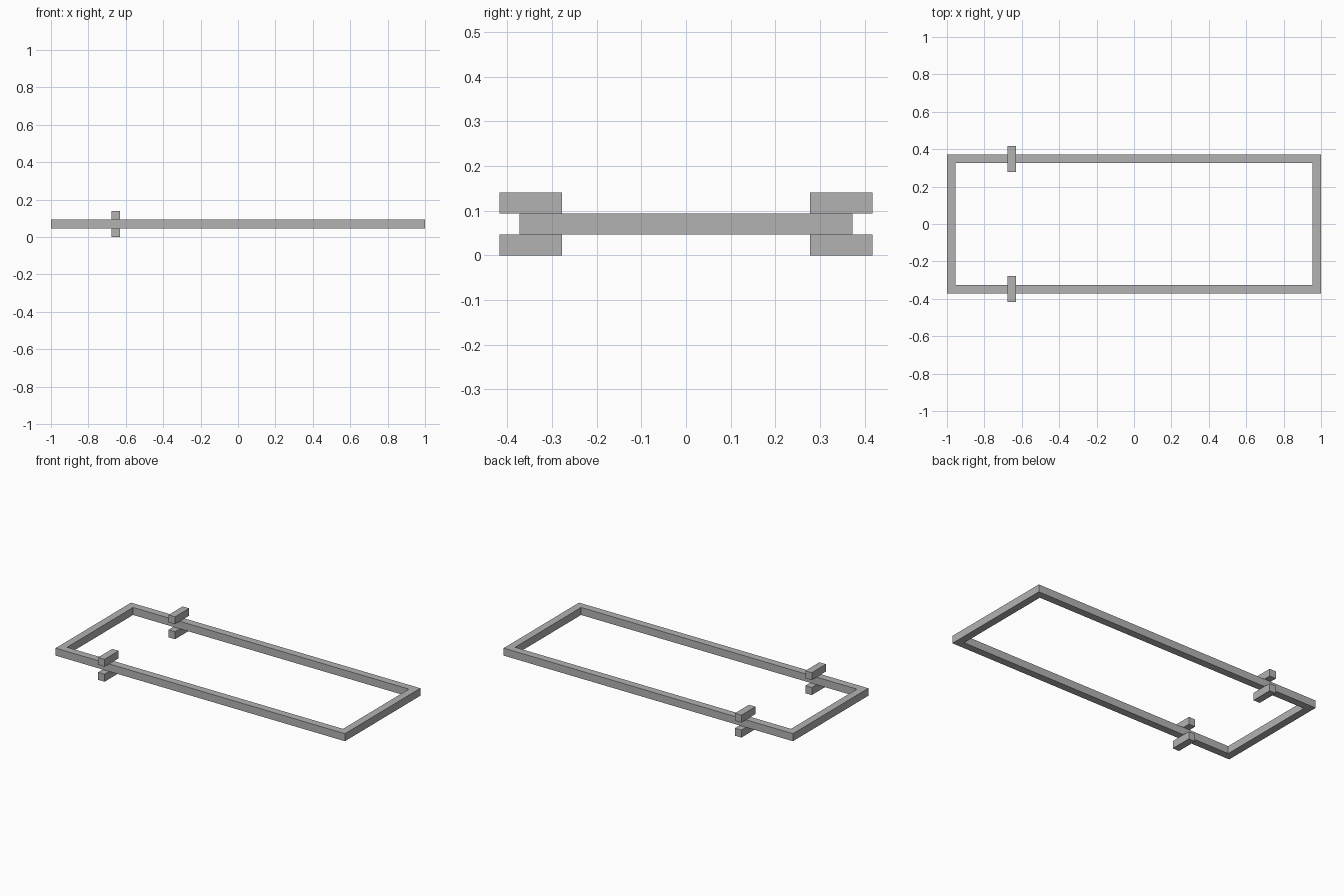
import bpy
import bmesh

cube = bpy.data.objects.get("Cube")
if cube:
    bpy.data.objects.remove(cube, do_unlink=True)

T = 0.0465                 # bar thickness
X, Y = 1.0, 0.372          # outer half sizes of the frame
Z0, Z1 = 0.047, 0.094      # underside and top of the frame
TOP = 0.14

grey = bpy.data.materials.new("plain grey")
grey.use_nodes = True
colour = (0.45, 0.45, 0.45, 1)
grey.diffuse_color = colour
grey.node_tree.nodes["Principled BSDF"].inputs["Base Color"].default_value = colour


def finish(name, bm):
    bmesh.ops.recalc_face_normals(bm, faces=bm.faces)
    mesh = bpy.data.meshes.new(name)
    bm.to_mesh(mesh)
    bm.free()
    mesh.materials.append(grey)
    obj = bpy.data.objects.new(name, mesh)
    bpy.context.collection.objects.link(obj)
    return obj


def box(name, low, high):
    bm = bmesh.new()
    bmesh.ops.create_cube(bm, size=1)
    for v in bm.verts:
        for i in range(3):
            v.co[i] = high[i] if v.co[i] > 0 else low[i]
    return finish(name, bm)


# Rectangular frame: a flat ring extruded upward
bm = bmesh.new()
corners = [(-1, -1), (1, -1), (1, 1), (-1, 1)]
outer = [bm.verts.new((sx * X, sy * Y, Z0)) for sx, sy in corners]
inner = [bm.verts.new((sx * (X - T), sy * (Y - T), Z0)) for sx, sy in corners]
for i in range(4):
    j = (i + 1) % 4
    bm.faces.new((outer[i], outer[j], inner[j], inner[i]))
ring = bmesh.ops.extrude_face_region(bm, geom=bm.faces[:], use_keep_orig=True)
for v in ring["geom"]:
    if isinstance(v, bmesh.types.BMVert):
        v.co.z = Z1
finish("frame", bm)

# Short cross blocks above and below each long rail
for side, sign in (("front", -1), ("back", 1)):
    y0, y1 = sorted((sign * 0.278, sign * 0.417))
    for level, low, high in (("lower", 0, Z0), ("upper", Z1, TOP)):
        box(f"{side}_{level}_block", (-0.675, y0, low), (-0.63, y1, high))
